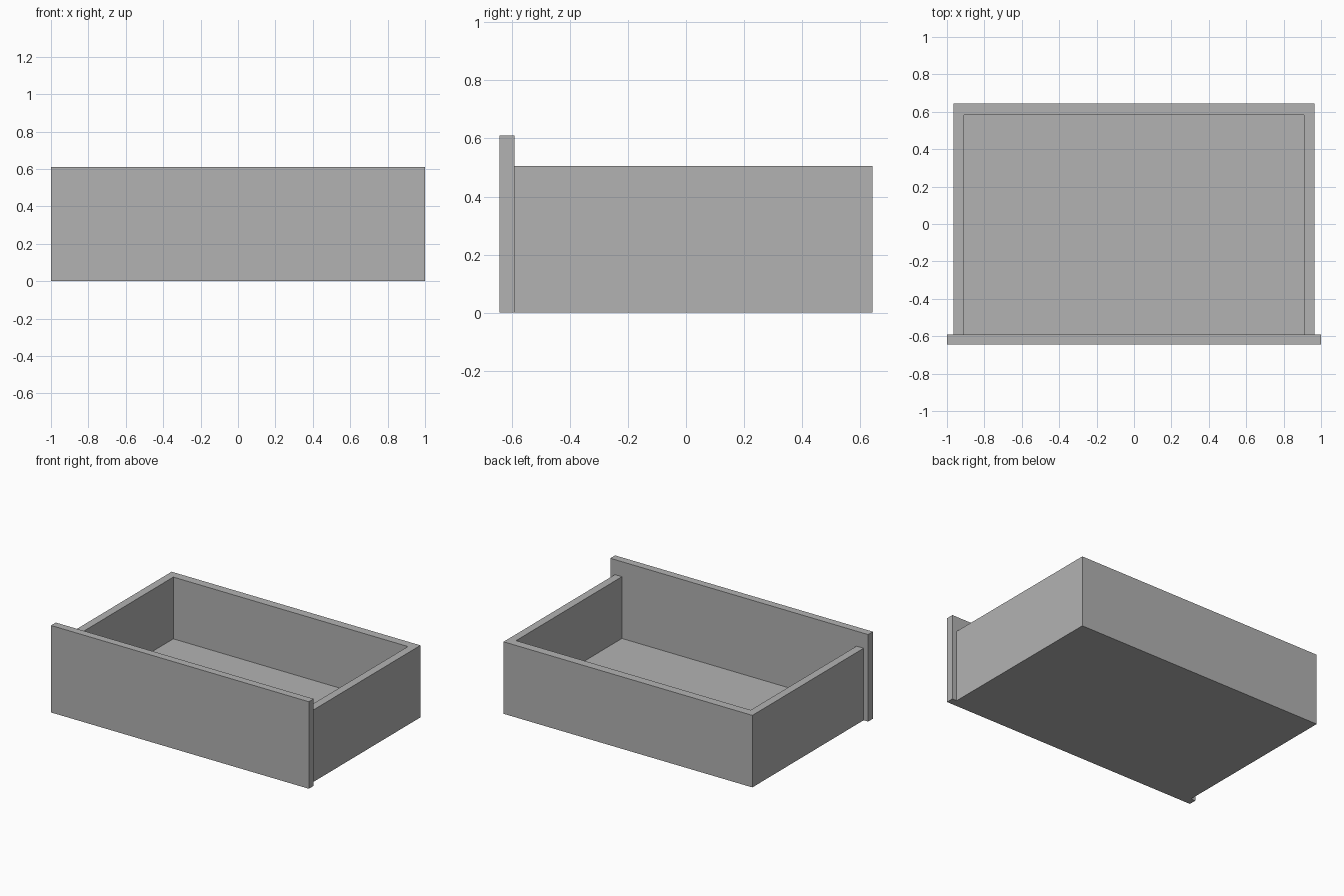
import bpy
import bmesh
from mathutils import Vector

# Remove the default cube
cube = bpy.data.objects.get("Cube")
if cube:
    bpy.data.objects.remove(cube, do_unlink=True)

# Single plain grey
grey = bpy.data.materials.new("plain_grey")
grey.use_nodes = True
colour = (0.448, 0.448, 0.448, 1.0)
grey.diffuse_color = colour
grey.node_tree.nodes["Principled BSDF"].inputs["Base Color"].default_value = colour

# Main dimensions
HALF_WIDTH, HALF_DEPTH = 1.0, 0.643
PANEL_HEIGHT, PANEL_BACK = 0.61, -0.59
BOX_HALF_WIDTH, BOX_HEIGHT = 0.965, 0.505
SIDE, BACK, FLOOR = 0.055, 0.06, 0.072


def new_object(name, bm):
    mesh = bpy.data.meshes.new(name)
    bm.to_mesh(mesh)
    bm.free()
    mesh.materials.append(grey)
    obj = bpy.data.objects.new(name, mesh)
    bpy.context.collection.objects.link(obj)
    return obj


def board(name, low, high):
    """Rectangular board between two opposite corners."""
    low, high = Vector(low), Vector(high)
    bm = bmesh.new()
    bmesh.ops.create_cube(bm, size=1)
    bmesh.ops.scale(bm, vec=high - low, verts=bm.verts)
    bmesh.ops.translate(bm, vec=(low + high) / 2, verts=bm.verts)
    return new_object(name, bm)


def prism(name, outline, bottom, top):
    """Upright prism from a plan outline."""
    bm = bmesh.new()
    face = bm.faces.new([bm.verts.new((x, y, bottom)) for x, y in outline])
    raised = bmesh.ops.extrude_face_region(bm, geom=[face])["geom"]
    verts = [v for v in raised if isinstance(v, bmesh.types.BMVert)]
    bmesh.ops.translate(bm, vec=(0, 0, top - bottom), verts=verts)
    bmesh.ops.recalc_face_normals(bm, faces=bm.faces)
    return new_object(name, bm)


# Tall front panel, wider than the box
board("front_panel", (-HALF_WIDTH, -HALF_DEPTH, 0),
      (HALF_WIDTH, PANEL_BACK, PANEL_HEIGHT))

# Sides and back as one U-shaped wall, open towards the panel
inner_x, inner_y = BOX_HALF_WIDTH - SIDE, HALF_DEPTH - BACK
half = [(BOX_HALF_WIDTH, HALF_DEPTH), (BOX_HALF_WIDTH, PANEL_BACK),
        (inner_x, PANEL_BACK), (inner_x, inner_y)]
prism("drawer_walls", half + [(-x, y) for x, y in reversed(half)], 0, BOX_HEIGHT)

# Floor between the walls
board("drawer_floor", (-inner_x, PANEL_BACK, 0), (inner_x, inner_y, FLOOR))
